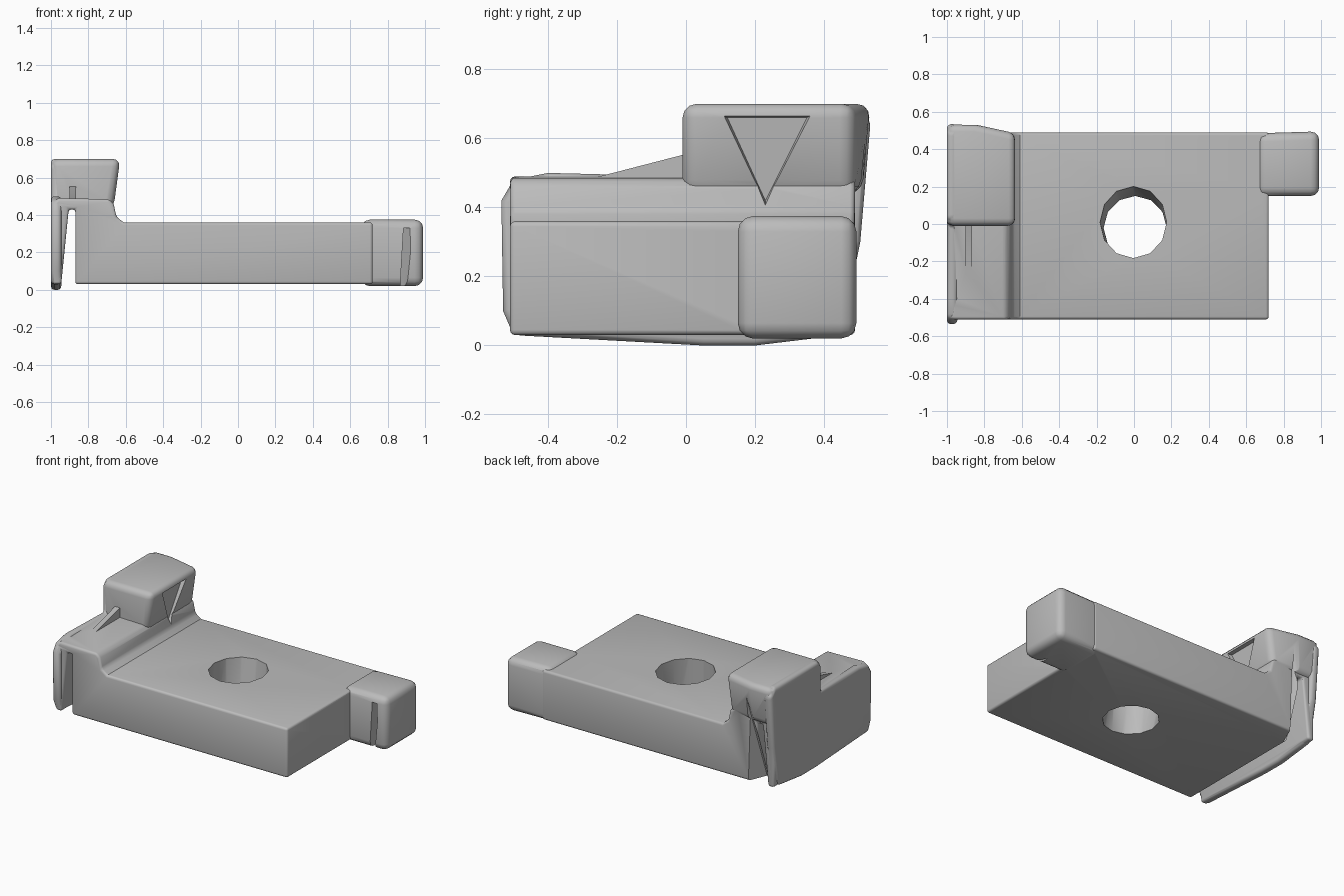
import bpy, bmesh, math
from mathutils import Vector

scene = bpy.context.scene
if "Cube" in bpy.data.objects:
    bpy.data.objects.remove(bpy.data.objects["Cube"])

GREY = (0.5, 0.5, 0.5, 1)
grey = bpy.data.materials.new("plain grey")
grey.use_nodes = True
grey.diffuse_color = GREY
grey.node_tree.nodes["Principled BSDF"].inputs["Base Color"].default_value = GREY


def finish(bm, name, bevel):
    bmesh.ops.recalc_face_normals(bm, faces=bm.faces[:])
    mesh = bpy.data.meshes.new(name)
    bm.to_mesh(mesh)
    bm.free()
    obj = bpy.data.objects.new(name, mesh)
    scene.collection.objects.link(obj)
    mesh.materials.append(grey)
    if bevel:
        mod = obj.modifiers.new("rounded edges", 'BEVEL')
        mod.width, mod.segments = bevel, 3
        mod.limit_method, mod.angle_limit = 'ANGLE', math.radians(40)
    return obj


def prism(name, outline, place, start, end, bevel=0):
    """Extrude a 2D outline; place(a, b, depth) gives the 3D point."""
    bm = bmesh.new()
    face = bm.faces.new([bm.verts.new(place(a, b, start)) for a, b in outline])
    out = bmesh.ops.extrude_face_region(bm, geom=[face])
    move = Vector(place(0, 0, end)) - Vector(place(0, 0, start))
    bmesh.ops.translate(bm, vec=move, verts=[v for v in out["geom"] if isinstance(v, bmesh.types.BMVert)])
    return finish(bm, name, bevel)


def hull(name, points, bevel=0):
    bm = bmesh.new()
    verts = [bm.verts.new(p) for p in points]
    bmesh.ops.convex_hull(bm, input=verts)
    bmesh.ops.dissolve_limit(bm, angle_limit=0.02, verts=bm.verts[:], edges=bm.edges[:])
    return finish(bm, name, bevel)


def loft(plan, low, high):
    return [(x, y, z) for z in (low, high) for x, y in plan]


# Main plate with raised left rail and an open slot beneath it
body = prism("base_plate", [
    (-0.87, 0.03), (0.72, 0.03), (0.72, 0.36), (-0.61, 0.36), (-0.65, 0.39),
    (-0.665, 0.46), (-0.69, 0.485), (-0.96, 0.49), (-0.99, 0.47), (-0.99, 0.03),
    (-0.945, 0.03), (-0.905, 0.43), (-0.87, 0.43)],
    lambda a, b, d: (a, d, b), -0.51, 0.49, 0.015)

# Thin outer wall with a stepped top
wall = prism("outer_wall", [
    (-0.53, 0.1), (-0.5, 0.03), (0.05, 0), (0.2, 0), (0.45, 0.03), (0.505, 0.3),
    (0.535, 0.65), (0.49, 0.70), (0.03, 0.70), (-0.005, 0.66), (-0.005, 0.49),
    (-0.4, 0.5), (-0.5, 0.48), (-0.535, 0.42)],
    lambda a, b, d: (d, a, b), -1, -0.945, 0.02)

# Tall block, narrowing slightly downward
tall = hull("tall_block",
            [(-1, -0.01, 0.44), (-0.665, -0.01, 0.44), (-0.665, 0.485, 0.44),
             (-0.86, 0.51, 0.44), (-1, 0.51, 0.44),
             (-1, -0.01, 0.70), (-0.63, -0.01, 0.70), (-0.63, 0.485, 0.70),
             (-0.85, 0.535, 0.70), (-1, 0.535, 0.70)], 0.04)

# Side arm at the back corner
arm = hull("side_arm", loft([(0.66, 0.15), (0.99, 0.15), (0.99, 0.495), (0.66, 0.485)], 0.02, 0.375), 0.045)

# Small sloped fin on the low rail
fin = hull("small_fin", [(x, y, z) for x in (-0.9, -0.865)
                         for y, z in ((0.02, 0.45), (0.02, 0.56), (-0.27, 0.485), (-0.27, 0.45))])

# Cutters: hole, side dent, arm notch and slot end chamfer
ring = [(math.cos(i * math.tau / 12), math.sin(i * math.tau / 12)) for i in range(12)]
hole = hull("hole_cutter",
            [(0.01 + 0.165 * c, -0.035 + 0.165 * s, -0.1) for c, s in ring]
            + [(-0.005 + 0.18 * c, 0.015 + 0.195 * s, 0.42) for c, s in ring])
dent = hull("dent_cutter", [(-0.55, 0.08, 0.68), (-0.55, 0.39, 0.68), (-0.6, 0.23, 0.38),
                            (-0.66, 0.12, 0.66), (-0.66, 0.35, 0.66), (-0.68, 0.23, 0.42)])
notch = hull("notch_cutter", [(0.885, 0.1, 0.33), (0.955, 0.1, 0.33), (0.865, 0.1, -0.02), (0.92, 0.1, -0.02),
                              (0.885, 0.2, 0.33), (0.865, 0.24, -0.02)])
chamfer = hull("chamfer_cutter", [(-0.77, 0.56, -0.1), (-0.9, 0.56, -0.1), (-0.9, 0.35, -0.1),
                                  (-0.865, 0.33, -0.1), (-0.85, 0.56, 0.62), (-0.81, 0.52, 0.6)])

# Join the parts, then make the cuts
bpy.context.view_layer.objects.active = body
for other, operation in [(wall, 'UNION'), (tall, 'UNION'), (arm, 'UNION'), (fin, 'UNION'),
                         (hole, 'DIFFERENCE'), (dent, 'DIFFERENCE'),
                         (notch, 'DIFFERENCE'), (chamfer, 'DIFFERENCE')]:
    mod = body.modifiers.new(operation.lower(), 'BOOLEAN')
    mod.operation, mod.solver, mod.object = operation, 'EXACT', other
depsgraph = bpy.context.evaluated_depsgraph_get()
joined = bpy.data.meshes.new_from_object(body.evaluated_get(depsgraph))
body.modifiers.clear()
body.data = joined
body.name = "clamp_plate"
for part in (wall, tall, arm, fin, hole, dent, notch, chamfer):
    bpy.data.objects.remove(part)

# Smooth shading with sharp creases
joined.materials.clear()
joined.materials.append(grey)
body.select_set(True)
bpy.context.view_layer.objects.active = body
bpy.ops.object.shade_smooth_by_angle(angle=math.radians(35))
